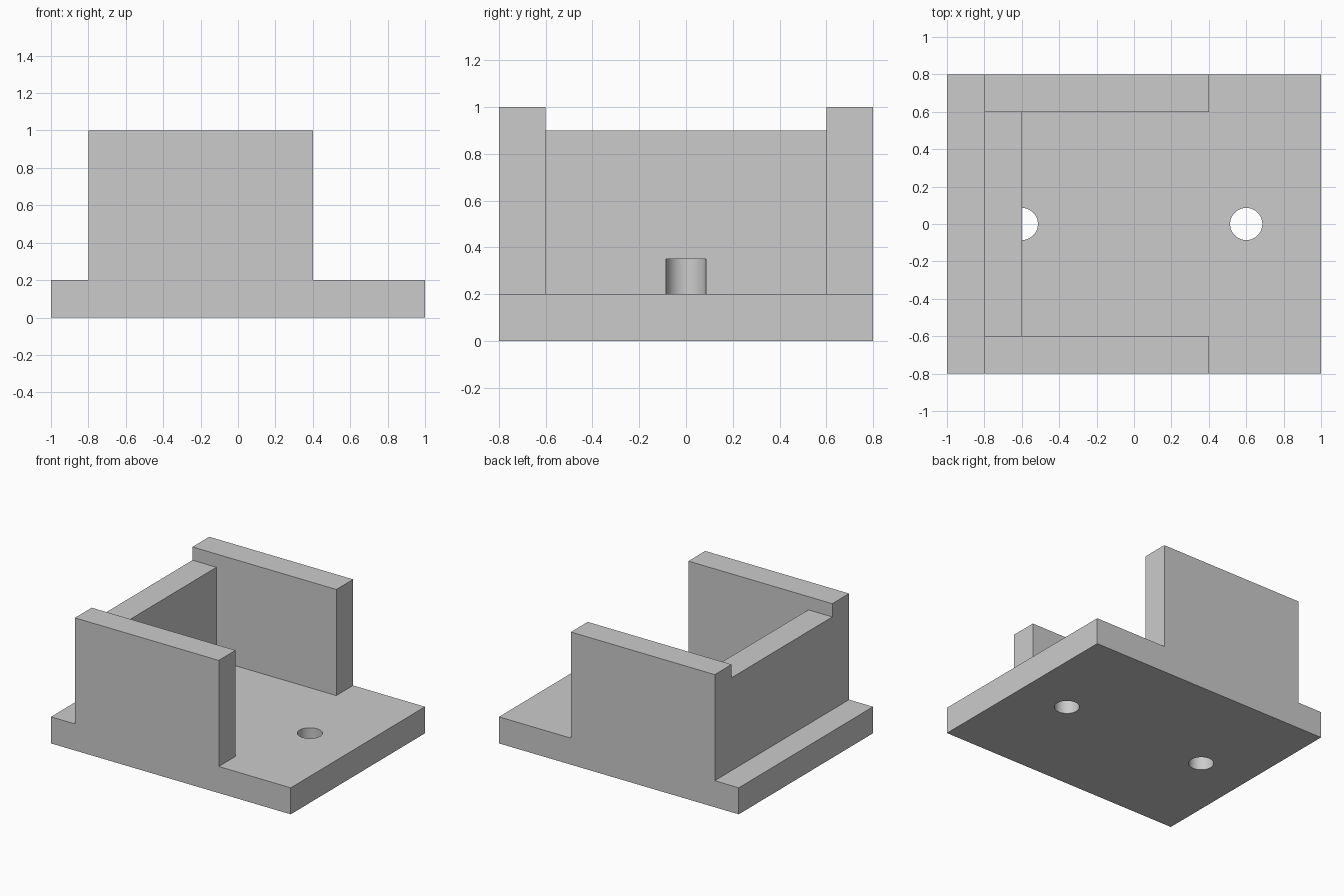
import bpy
import math

default_cube = bpy.data.objects.get("Cube")
if default_cube:
    bpy.data.objects.remove(default_cube, do_unlink=True)

# Single grey material
grey = bpy.data.materials.new("light grey")
grey.use_nodes = True
colour = (0.6, 0.6, 0.6, 1)
grey.diffuse_color = colour
grey.node_tree.nodes["Principled BSDF"].inputs["Base Color"].default_value = colour


def box(name, x, y, z):
    """Box from (min, max) ranges on each axis."""
    centre = [(a + b) / 2 for a, b in (x, y, z)]
    bpy.ops.mesh.primitive_cube_add(size=1, location=centre)
    obj = bpy.context.object
    obj.name = name
    obj.scale = [b - a for a, b in (x, y, z)]
    bpy.ops.object.transform_apply(location=True, rotation=False, scale=True)
    obj.data.materials.append(grey)
    return obj


def combine(target, tool, operation):
    """Apply a boolean to the target and remove the tool."""
    tool.hide_render = True
    mod = target.modifiers.new(operation.title(), "BOOLEAN")
    mod.operation = operation
    mod.solver = "EXACT"
    mod.object = tool
    bpy.context.view_layer.objects.active = target
    bpy.ops.object.modifier_apply(modifier=mod.name)
    bpy.data.objects.remove(tool, do_unlink=True)


# Base plate, end wall and the two taller side walls, as one solid
bracket = box("bracket", (-1, 1), (-0.8, 0.8), (0, 0.2))
combine(bracket, box("end_wall", (-0.8, -0.6), (-0.7, 0.7), (0.1, 0.9)), "UNION")
for side in (-1, 1):
    y_range = sorted((0.6 * side, 0.8 * side))
    combine(bracket, box("side_wall", (-0.8, 0.4), y_range, (0.1, 1)), "UNION")

# Screw holes; the one under the end wall also notches its inner face
for x in (-0.6, 0.6):
    bottom, top = -0.2, 0.35
    bpy.ops.mesh.primitive_cylinder_add(
        vertices=64, radius=0.086, depth=top - bottom,
        location=(x, 0, (top + bottom) / 2))
    drill = bpy.context.object
    drill.name = "drill"
    drill.data.materials.append(grey)
    combine(bracket, drill, "DIFFERENCE")

# Smooth hole walls, sharp edges elsewhere
bpy.ops.object.select_all(action="DESELECT")
bracket.select_set(True)
bpy.context.view_layer.objects.active = bracket
bpy.ops.object.shade_smooth_by_angle(angle=math.radians(30))
